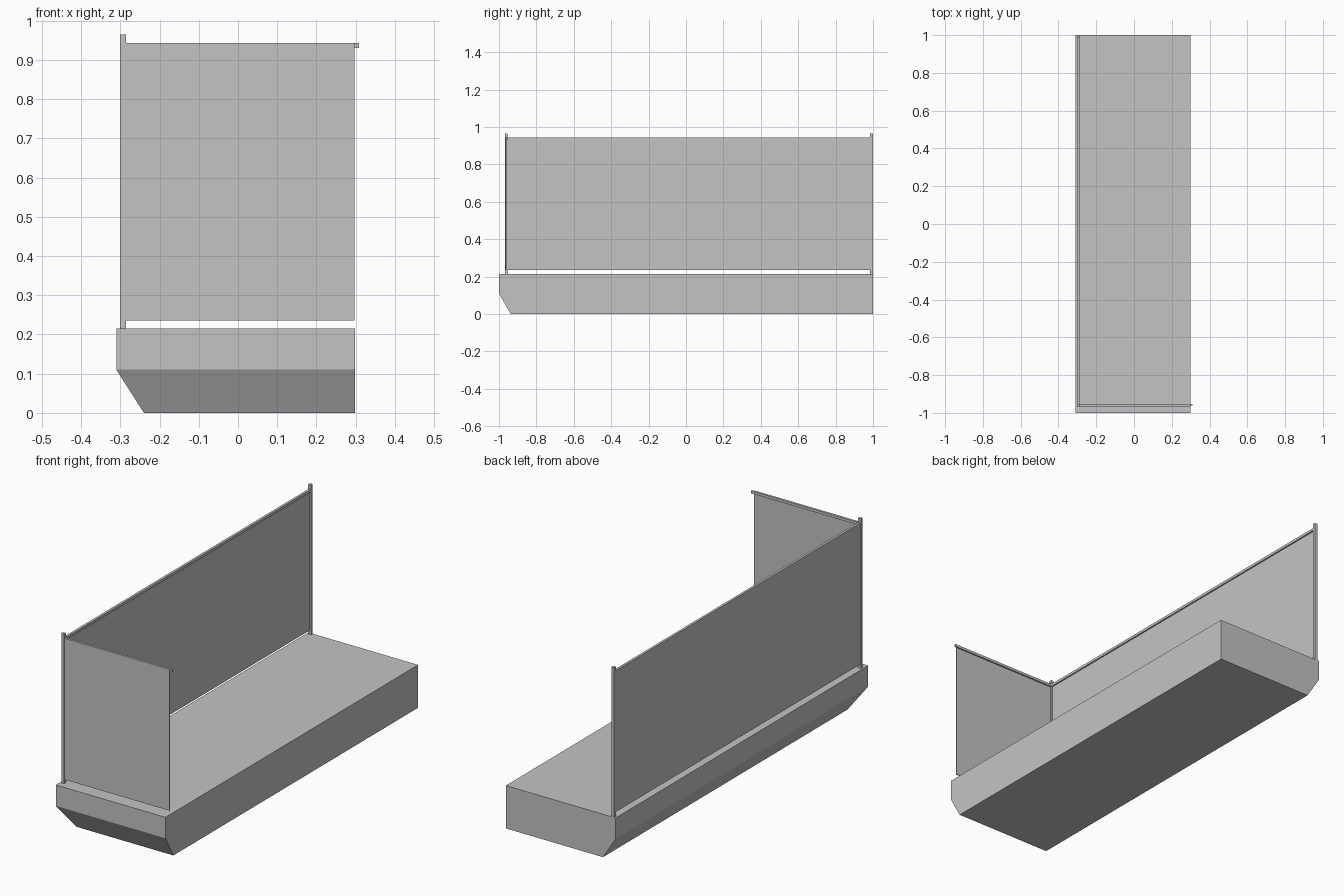
import bpy
import bmesh

cube = bpy.data.objects.get("Cube")
if cube:
    bpy.data.objects.remove(cube, do_unlink=True)

grey = bpy.data.materials.new("light grey")
grey.use_nodes = True
grey.diffuse_color = (0.55, 0.55, 0.55, 1)
grey.node_tree.nodes["Principled BSDF"].inputs["Base Color"].default_value = grey.diffuse_color


def finish(name, bm):
    bmesh.ops.recalc_face_normals(bm, faces=bm.faces)
    mesh = bpy.data.meshes.new(name)
    bm.to_mesh(mesh)
    bm.free()
    mesh.materials.append(grey)
    obj = bpy.data.objects.new(name, mesh)
    bpy.context.collection.objects.link(obj)
    return obj


def box_mesh(x, y, z):
    bm = bmesh.new()
    bmesh.ops.create_cube(bm, size=1)
    for v in bm.verts:
        v.co = [lo if c < 0 else hi for c, (lo, hi) in zip(v.co, (x, y, z))]
    return bm


def box(name, x, y, z):
    return finish(name, box_mesh(x, y, z))


# Slab, with its lower edge sloped in on the two railed sides
LEFT, RIGHT, DECK = -0.31, 0.298, 0.215
SLOPE_WIDTH, SLOPE_TOP = 0.07, 0.11
bm = box_mesh((LEFT, RIGHT), (-1, 1), (0, DECK))
uprights = [e for e in bm.edges if abs(e.verts[0].co.z - e.verts[1].co.z) > 0.1]
cut = bmesh.ops.subdivide_edges(bm, edges=uprights, cuts=1)
for v in bm.verts:
    if 0.01 < v.co.z < DECK - 0.01:
        v.co.z = SLOPE_TOP
    elif v.co.z < 0.01:
        if v.co.x < 0:
            v.co.x += SLOPE_WIDTH
        if v.co.y < 0:
            v.co.y += SLOPE_WIDTH * 0.9
finish("slab", bm)

# Posts at the corner and the far end
OUT_X, IN_X = -0.301, -0.286
OUT_Y, IN_Y = -0.969, -0.954
POST = IN_X - OUT_X
for name, y in (("corner_post", OUT_Y), ("end_post", 1 - POST)):
    box(name, (OUT_X, IN_X), (y, y + POST), (DECK, 0.965))

# Thin panels between the posts, held clear of the slab
GLASS, INSET = 0.005, 0.003
TOP, BOTTOM, RAIL = 0.943, 0.235, 0.93
gx, gy = OUT_X + INSET, OUT_Y + INSET
box("long_panel", (gx, gx + GLASS), (IN_Y, 1 - POST), (BOTTOM, TOP))
box("short_panel", (IN_X, RIGHT - 0.001), (gy, gy + GLASS), (BOTTOM, TOP))

# Top rails along the inner face of the panels
box("long_rail", (gx + GLASS, IN_X), (IN_Y, 1 - POST), (RAIL, TOP))
box("short_rail", (IN_X, 0.309), (gy + GLASS, IN_Y), (RAIL, TOP))
